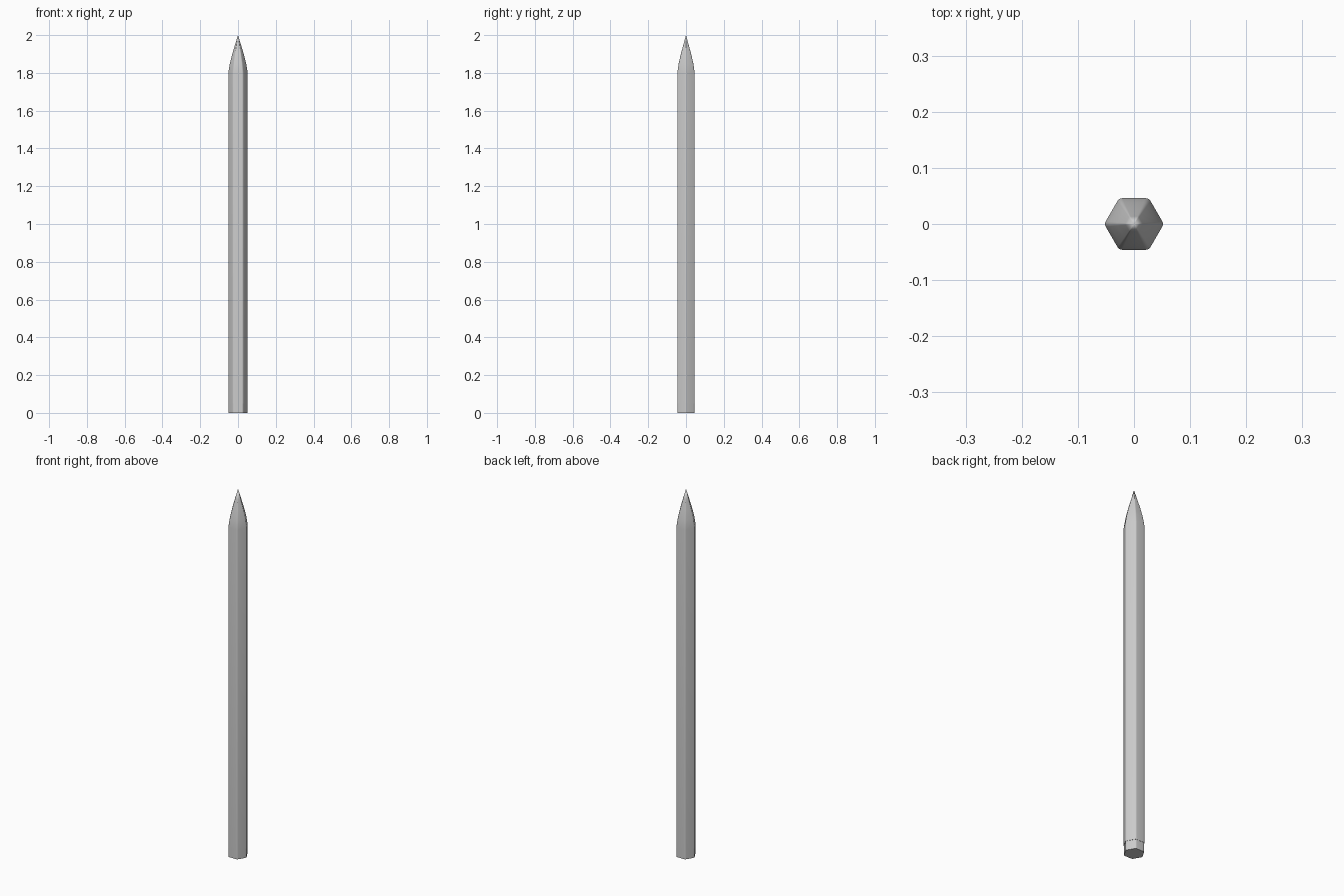
import bpy
import bmesh
from math import radians, cos, sin, sqrt

cube = bpy.data.objects.get("Cube")
if cube:
    bpy.data.objects.remove(cube, do_unlink=True)

APOTHEM = 0.046
FILLET = 0.01


def hex_outline():
    """Hexagon with rounded corners, corners on the x axis."""
    reach = (APOTHEM - FILLET) * 2 / sqrt(3)
    points = []
    for corner in range(0, 360, 60):
        for turn in (-30, -15, 0, 15, 30):
            c, t = radians(corner), radians(corner + turn)
            points.append((reach * cos(c) + FILLET * cos(t),
                           reach * sin(c) + FILLET * sin(t)))
    return points


def add_ring(bm, scale, z):
    return [bm.verts.new((x * scale, y * scale, z)) for x, y in hex_outline()]


def loft(name, sections, tip_z=None, cap_bottom=False, cap_top=False):
    """Skin a stack of scaled outlines, optionally closing to a point."""
    bm = bmesh.new()
    rings = [add_ring(bm, scale, z) for scale, z in sections]
    count = len(rings[0])
    for low, high in zip(rings, rings[1:]):
        for i in range(count):
            j = (i + 1) % count
            bm.faces.new((low[i], low[j], high[j], high[i]))
    if cap_bottom:
        bm.faces.new(rings[0][::-1])
    if cap_top:
        bm.faces.new(rings[-1])
    if tip_z is not None:
        tip = bm.verts.new((0, 0, tip_z))
        for i in range(count):
            bm.faces.new((rings[-1][i], rings[-1][(i + 1) % count], tip))
    bmesh.ops.recalc_face_normals(bm, faces=bm.faces[:])
    mesh = bpy.data.meshes.new(name)
    bm.to_mesh(mesh)
    bm.free()
    obj = bpy.data.objects.new(name, mesh)
    bpy.context.collection.objects.link(obj)
    bpy.ops.object.select_all(action='DESELECT')
    obj.select_set(True)
    bpy.context.view_layer.objects.active = obj
    bpy.ops.object.shade_smooth_by_angle(angle=radians(30))
    return obj


# Slightly recessed end plug
loft("end_cap", [(0.97, 0), (0.97, 0.05)], cap_bottom=True)

# Long barrel and its gently bowed sharpened point
loft("barrel_and_point",
     [(0.97, 0.05), (1, 0.05), (1, 1.8), (0.84, 1.85), (0.59, 1.9), (0.3, 1.95)],
     tip_z=2)
